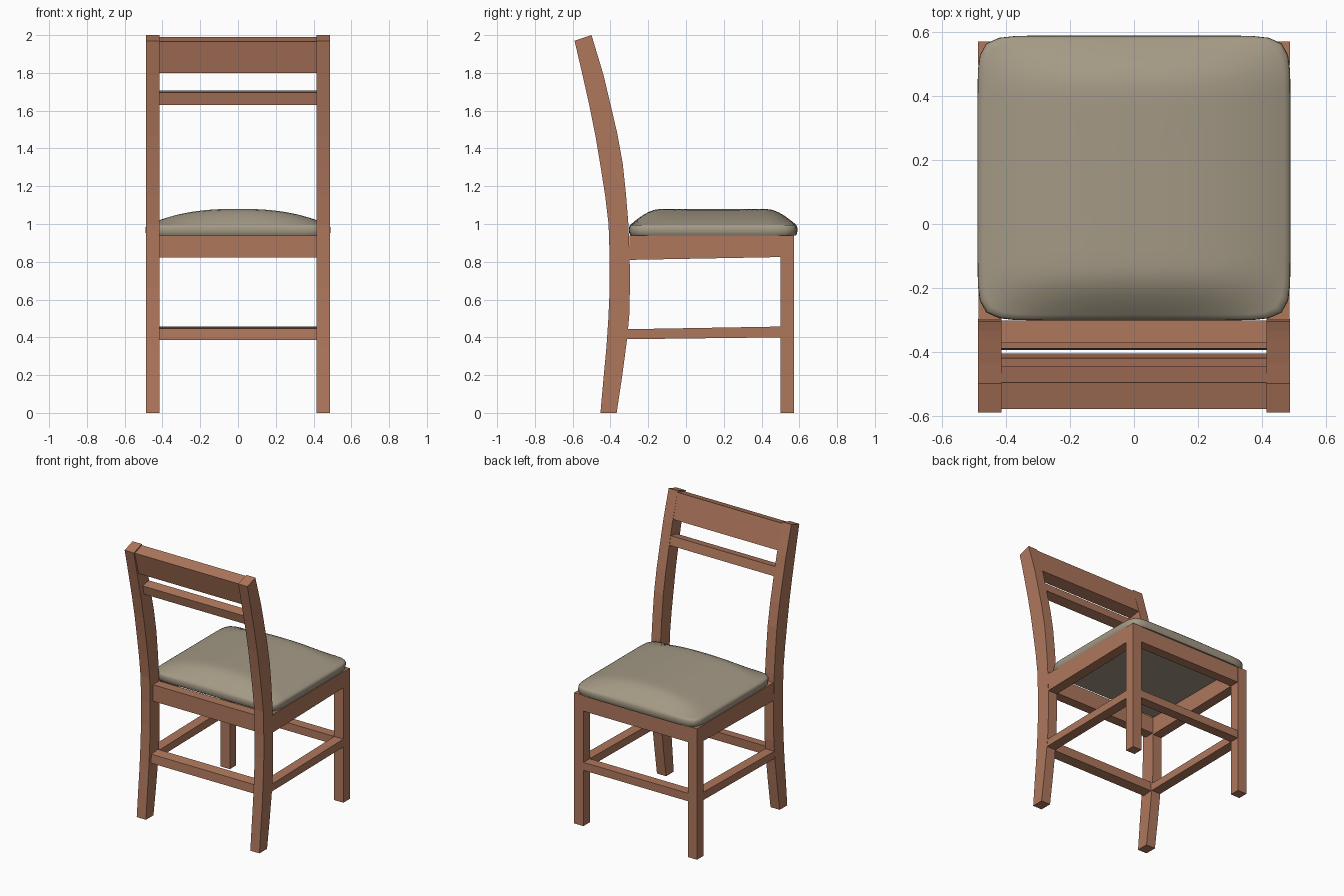
import bpy, bmesh, math

if "Cube" in bpy.data.objects:
    bpy.data.objects.remove(bpy.data.objects["Cube"])


def material(name, rgb):
    m = bpy.data.materials.new(name)
    m.diffuse_color = (*rgb, 1)
    m.use_nodes = True
    m.node_tree.nodes["Principled BSDF"].inputs["Base Color"].default_value = m.diffuse_color
    return m


WOOD = material("warm brown wood", (0.43, 0.185, 0.108))
FABRIC = material("taupe upholstery", (0.37, 0.32, 0.235))


def finish(name, bm, mat):
    bmesh.ops.recalc_face_normals(bm, faces=bm.faces)
    me = bpy.data.meshes.new(name)
    bm.to_mesh(me)
    bm.free()
    me.materials.append(mat)
    ob = bpy.data.objects.new(name, me)
    bpy.context.collection.objects.link(ob)
    return ob


def prism(name, profile, x0, x1, both_sides=False):
    """Side (y, z) profile extruded along x, optionally mirrored across x = 0."""
    bm = bmesh.new()
    a = [bm.verts.new((x0, y, z)) for y, z in profile]
    b = [bm.verts.new((x1, y, z)) for y, z in profile]
    bm.faces.new(a)
    bm.faces.new(b[::-1])
    for i in range(len(a)):
        j = (i + 1) % len(a)
        bm.faces.new((a[i], a[j], b[j], b[i]))
    ob = finish(name, bm, WOOD)
    if both_sides:
        ob.modifiers.new("mirror", 'MIRROR').use_mirror_merge = False
    return ob


def box(name, y0, y1, z0, z1, x0, x1, both_sides=False):
    return prism(name, [(y0, z0), (y1, z0), (y1, z1), (y0, z1)], x0, x1, both_sides)


IN, OUT = 0.415, 0.488

# curved back posts
front = [(-.367, 0), (-.337, .2), (-.312, .39), (-.300, .52), (-.297, .66), (-.298, .82),
         (-.305, 1.0), (-.318, 1.16), (-.335, 1.32), (-.364, 1.48), (-.399, 1.63),
         (-.437, 1.79), (-.50, 2.0)]
back = [(-.59, 1.97), (-.548, 1.79), (-.508, 1.61), (-.478, 1.46), (-.453, 1.31), (-.428, 1.15),
        (-.410, 1.0), (-.404, .82), (-.404, .66), (-.411, .5), (-.421, .35), (-.437, .18), (-.453, 0)]
prism("back_post", front + back, IN, OUT, True)

# front legs
box("front_leg", .50, .572, 0, .94, IN, OUT, True)

# seat frame
prism("side_apron", [(-.30, .81), (.50, .825), (.50, .94), (-.30, .94)], IN, .487, True)
box("front_apron", .50, .57, .825, .94, -IN, IN)
box("back_apron", -.373, -.302, .822, .94, -IN, IN)

# lower stretchers
prism("side_stretcher", [(-.315, .39), (.50, .40), (.50, .457), (-.31, .443)], IN, .487, True)
box("front_stretcher", .50, .57, .40, .457, -IN, IN)
prism("back_stretcher", [(-.395, .385), (-.322, .392), (-.318, .455), (-.39, .447)], -IN, IN)

# back rest rails
prism("top_rail", [(-.447, 1.815), (-.497, 1.99), (-.58, 1.965), (-.535, 1.80)], -IN, IN)
prism("middle_rail", [(-.405, 1.645), (-.42, 1.708), (-.49, 1.695), (-.475, 1.63)], -IN, IN)

# domed cushion built from rounded-square rings
HX, HY, CY, N = .49, .446, .144, 24
outline = []
for k in range(4):
    for i in range(N):
        t = math.tan((i / N - .5) * math.pi / 2)
        u, v = [(1, t), (-t, 1), (-1, -t), (t, -1)][k]
        r = (abs(u) ** 12 + abs(v) ** 12) ** (-1 / 12)
        outline.append((u * r, v * r))


def dome(u, v):
    d = max(0, 1 - abs(v)) * HY
    fy = math.sin(math.pi / 2 * min(1, d / .17))
    return .99 + .09 * fy * (1 - abs(u) ** 2.5)


bm = bmesh.new()
rings = []
levels = [(.98, .938), (.996, .95), (1, .968), (.998, .982)]
levels += [(s, None) for s in (.988, .96, .92, .88, .83, .77, .7, .62, .5, .35, .18)]
for s, z in levels:
    rings.append([bm.verts.new((u * s * HX, CY + v * s * HY, dome(u * s, v * s) if z is None else z))
                  for u, v in outline])
for a, b in zip(rings, rings[1:]):
    for i in range(len(a)):
        j = (i + 1) % len(a)
        bm.faces.new((a[i], a[j], b[j], b[i]))
bm.faces.new(rings[0])
bm.faces.new(rings[-1])
seat = finish("seat_cushion", bm, FABRIC)
bpy.context.view_layer.objects.active = seat
seat.select_set(True)
bpy.ops.object.shade_smooth_by_angle(angle=math.radians(50))
